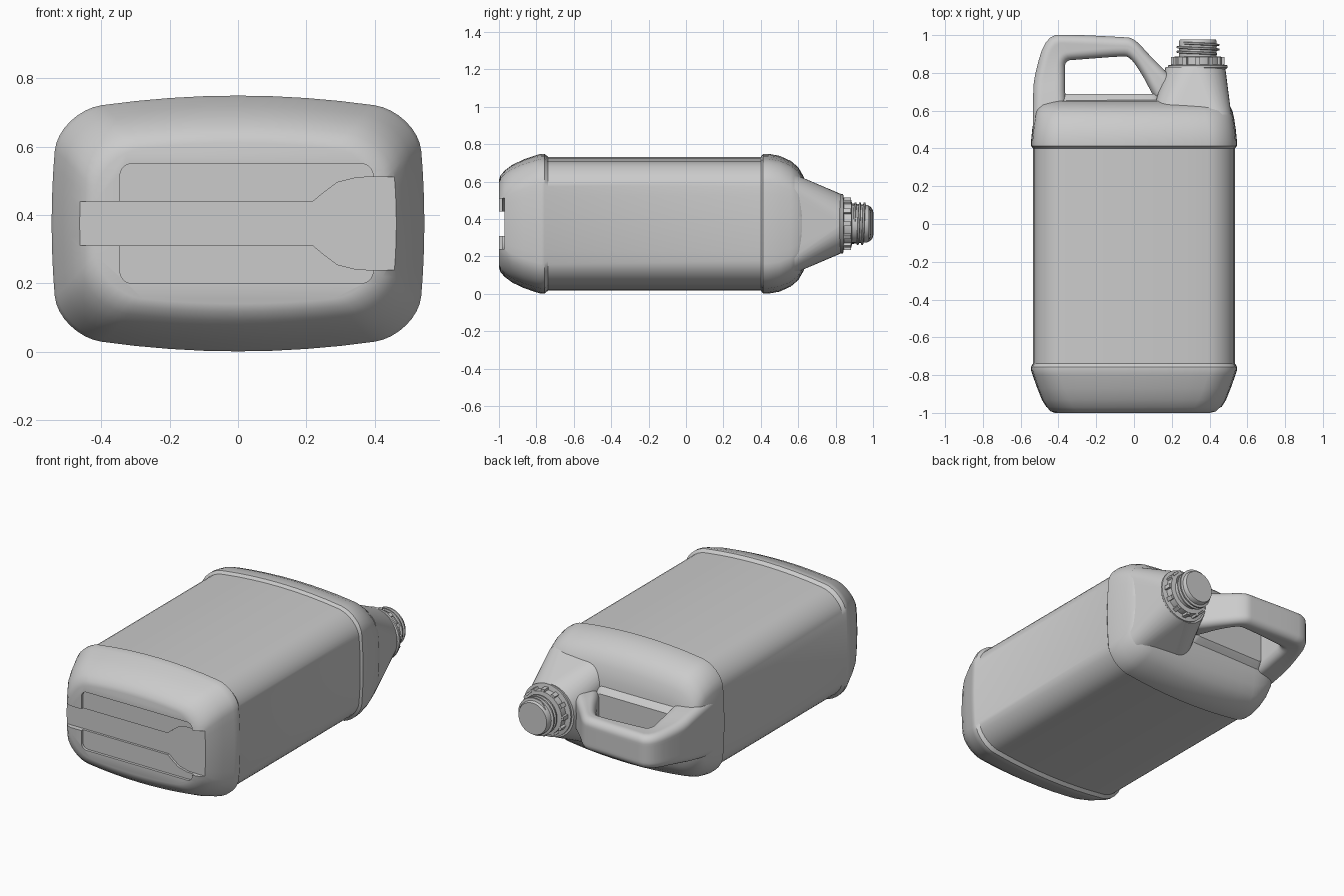
import bpy, bmesh
from math import sin, cos, pi, tau
from mathutils import Vector

cube = bpy.data.objects.get("Cube")
if cube:
    bpy.data.objects.remove(cube)

MID = 0.375                      # height of the long axis
NECK_X, NECK_R = 0.338, 0.1

plastic = bpy.data.materials.new("grey plastic")
plastic.use_nodes = True
plastic.diffuse_color = (0.6, 0.6, 0.6, 1)
plastic.node_tree.nodes["Principled BSDF"].inputs["Base Color"].default_value = (0.6, 0.6, 0.6, 1)


def smooth(obj, angle=32):
    bpy.ops.object.select_all(action="DESELECT")
    obj.select_set(True)
    bpy.context.view_layer.objects.active = obj
    bpy.ops.object.shade_smooth_by_angle(angle=angle * pi / 180)


def finish(bm, name):
    bmesh.ops.remove_doubles(bm, verts=bm.verts, dist=0.0002)
    bmesh.ops.recalc_face_normals(bm, faces=bm.faces)
    mesh = bpy.data.meshes.new(name)
    bm.to_mesh(mesh)
    bm.free()
    mesh.materials.append(plastic)
    obj = bpy.data.objects.new(name, mesh)
    bpy.context.collection.objects.link(obj)
    smooth(obj)
    return obj


def loft(name, rings):
    """Skin a list of equal closed rings and cap both ends."""
    bm = bmesh.new()
    loops = [[bm.verts.new(p) for p in ring] for ring in rings]
    n = len(loops[0])
    for a, b in zip(loops, loops[1:]):
        for i in range(n):
            j = (i + 1) % n
            bm.faces.new((a[i], a[j], b[j], b[i]))
    bm.faces.new(loops[0])
    bm.faces.new(loops[-1])
    return finish(bm, name)


def section(a, b, r, bulge=0.0, arc=8, side=8):
    """Rounded rectangle whose sides may bow outwards."""
    corners = []
    for q, (sx, sz) in enumerate(((1, 1), (-1, 1), (-1, -1), (1, -1))):
        for k in range(arc + 1):
            t = (q + k / arc) * pi / 2
            corners.append(Vector((sx * (a - r) + r * cos(t), sz * (b - r) + r * sin(t))))
    pts = []
    for i, p in enumerate(corners):
        pts.append(p)
        if i % (arc + 1) == arc:
            nxt = corners[(i + 1) % len(corners)]
            pts += [p.lerp(nxt, k / side) for k in range(1, side)]
    return [(x * (1 - 0.3 * bulge * (z / b) ** 2), z * (1 - bulge * (x / a) ** 2)) for x, z in pts]


def ring_y(y, pts, cx=0.0):
    return [(cx + x, y, MID + z) for x, z in pts]


def chaikin(rows, times=2):
    """Round a control polygon, keeping its two ends."""
    rows = [Vector(r) for r in rows]
    for _ in range(times):
        out = [rows[0]]
        for p, q in zip(rows, rows[1:]):
            out += [p.lerp(q, 0.25), p.lerp(q, 0.75)]
        rows = out + [rows[-1]]
    return rows


def lathe(name, profile, steps=48):
    return loft(name, [[(NECK_X + r * cos(tau * i / steps), y, MID + r * sin(tau * i / steps))
                        for i in range(steps)] for y, r in profile])


# Body: position along the axis, half width, half height
body_rings = [
    (-1, .42, .235), (-.992, .442, .258), (-.97, .463, .284), (-.93, .488, .314),
    (-.87, .512, .343), (-.8, .537, .367), (-.775, .545, .374), (-.757, .545, .374),
    (-.738, .535, .358), (.4, .535, .358), (.413, .545, .374), (.44, .545, .374),
    (.5, .539, .363), (.56, .53, .336), (.6, .521, .302), (.63, .505, .25),
    (.65, .47, .18), (.66, .4, .1)]
body = loft("bottle_body", [ring_y(y, section(a, b, min(.13, b * .6), .13)) for y, a, b in body_rings])


# Stepped hand recess in the base
def carve(outline, depth):
    cutter = loft("recess_cutter", [[(x, y, z) for x, z in outline] for y in (-1.1, depth)])
    cutter.hide_render = True
    mod = body.modifiers.new("recess", "BOOLEAN")
    mod.operation, mod.solver, mod.object = "DIFFERENCE", "EXACT", cutter
    bpy.ops.object.select_all(action="DESELECT")
    bpy.context.view_layer.objects.active = body
    body.select_set(True)
    bpy.ops.object.modifier_apply(modifier=mod.name)
    bpy.data.objects.remove(cutter)


pad = [(.025 + x, MID + z) for x, z in section(.37, .175, .035)]
half = [(-.6, .065), (.22, .065), (.25, .09), (.29, .12), (.35, .135), (.6, .138)]
channel = [(x, MID + z) for x, z in half] + [(x, MID - z) for x, z in reversed(half)]
carve(pad, -.984)
carve(channel, -.97)
smooth(body)

# Handle: outer point, inner point and half thickness at each station
stations = [
    (-.535, .42, -.33, .42, .19), (-.535, .66, -.365, .66, .15),
    (-.53, .78, -.365, .8, .12), (-.465, 1, -.365, .865, .1),
    (-.33, 1.003, -.3, .87, .1), (-.07, .99, -.07, .888, .1),
    (0, .985, -.02, .885, .1), (.09, .885, .05, .78, .105),
    (.16, .815, .09, .7, .115), (.26, .72, .15, .6, .12)]
handle_rings = []
for ox, oy, ix, iy, h in chaikin(stations):
    outer, inner = Vector((ox, oy, MID)), Vector((ix, iy, MID))
    centre, axis = (outer + inner) / 2, (outer - inner) / 2
    w = axis.length
    handle_rings.append([centre + axis * (u / w) + Vector((0, 0, v))
                         for u, v in section(w, h, min(.045, w * .85))])
loft("handle", handle_rings)

# Raised floor under the handle opening
loft("handle_floor", [ring_y(y, section(a, b, .05), -.13)
                      for y, a, b in ((.58, .29, .2), (.675, .27, .12), (.688, .26, .105))])

# Spout shoulder: blends from a rounded block to a circle
loft("spout_shoulder", [ring_y(.58, section(.21, .265, .09), .305),
                        ring_y(.83, section(.158, .158, .152), .325)])

# Neck with flange, collar and closed end
lathe("neck", [(.82, .15), (.828, .158), (.84, .158), (.845, .128), (.885, .128),
               (.888, NECK_R), (.965, NECK_R), (.978, .094)])

# Ratchet teeth round the collar
bm = bmesh.new()
for i in range(12):
    t = tau * i / 12
    out, tan = Vector((cos(t), 0, sin(t))), Vector((-sin(t), 0, cos(t)))
    made = bmesh.ops.create_cube(bm, size=1)["verts"]
    for v in made:
        x, y, z = v.co
        v.co = (Vector((NECK_X, .862, MID)) + out * (.127 + x * .028)
                + tan * z * .024 + Vector((0, y * .042, 0)))
finish(bm, "collar_teeth")

# Screw thread
turns, steps = 2.4, 40
thread = []
for i in range(int(turns * steps) + 1):
    t = tau * i / steps
    y = .9 + .024 * i / steps
    fade = min(1, i / 4 + .1, (turns * steps - i) / 4 + .1)
    thread.append([(NECK_X + (NECK_R - .004 + u * fade) * cos(t), y + v,
                    MID + (NECK_R - .004 + u * fade) * sin(t))
                   for u, v in ((0, -.008), (.018, -.004), (.018, .004), (0, .008))])
loft("screw_thread", thread)
